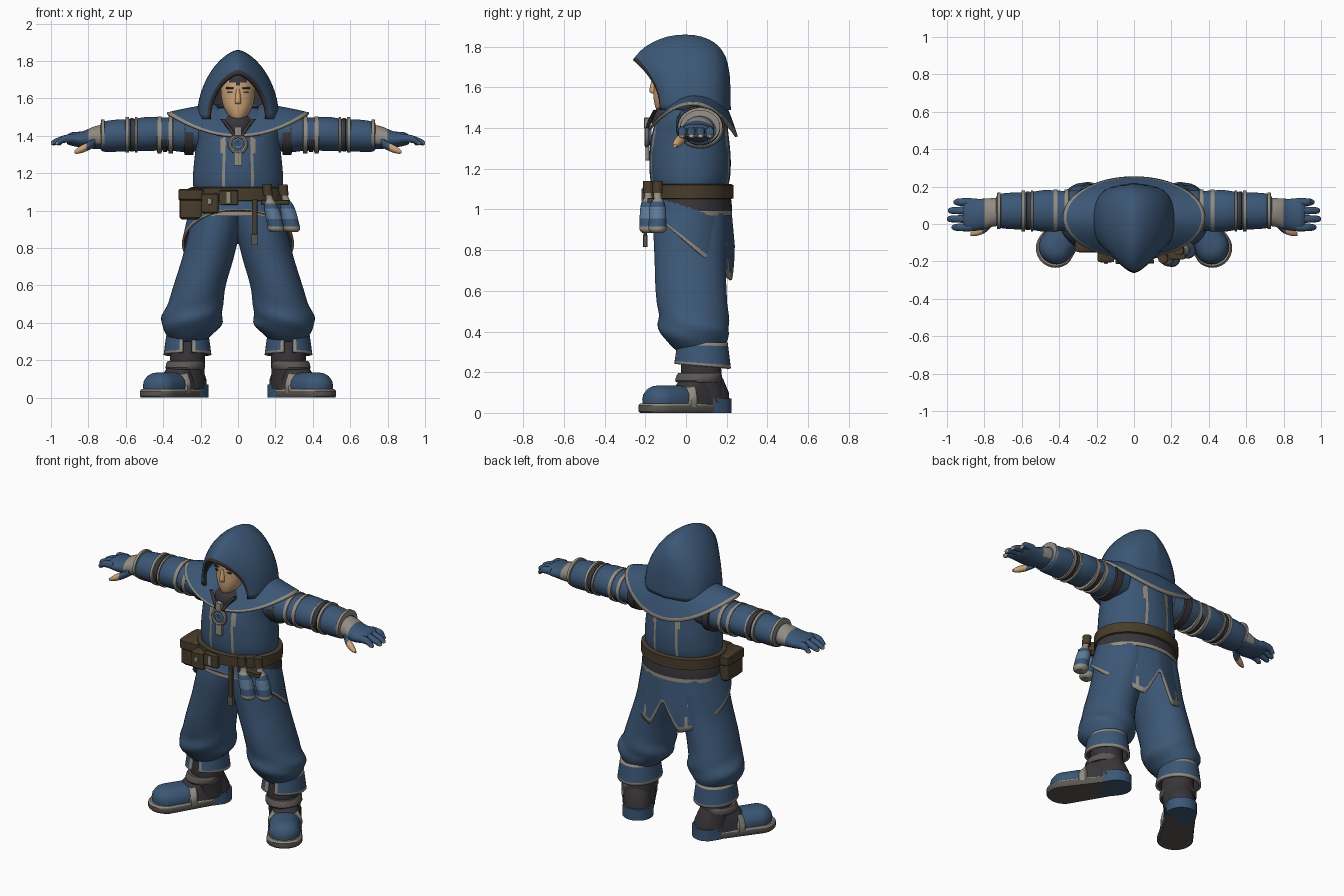
import bpy, bmesh
from math import sin, cos, pi, radians
from mathutils import Vector

cube = bpy.data.objects.get("Cube")
if cube:
    bpy.data.objects.remove(cube)


def material(name, *rgb):
    m = bpy.data.materials.new(name)
    m.use_nodes = True
    m.diffuse_color = (*rgb, 1)
    m.node_tree.nodes["Principled BSDF"].inputs["Base Color"].default_value = (*rgb, 1)
    return m


BLUE = material("blue cloth", .045, .095, .18)
TRIM = material("grey trim", .29, .265, .225)
DARK = material("charcoal", .04, .036, .04)
BROWN = material("brown leather", .065, .046, .025)
SKIN = material("skin", .62, .37, .19)
SOLE = material("grey sole", .1, .092, .085)
GLASS = material("pale blue glass", .11, .2, .33)
parts = []


def skin(name, rings, mats, rule=None, s=1, wrap=True, cap=True, thick=0):
    """Join rings of points into a surface; rule(centre, row, column) picks the colour."""
    bm = bmesh.new()
    grid = [[bm.verts.new(p) for p in r] for r in rings]
    rows, n = len(rings) - 1, len(rings[0])
    cols = n if wrap else n - 1
    for i in range(rows):
        for j in range(cols):
            k = (j + 1) % n
            f = bm.faces.new((grid[i][j], grid[i][k], grid[i + 1][k], grid[i + 1][j]))
            if rule:
                f.material_index = int(rule(f.calc_center_median(), (i + .5) / rows, (j + .5) / cols))
    if cap:
        for r in (grid[0], grid[-1]):
            f = bm.faces.new(r)
            if rule:
                f.material_index = int(rule(f.calc_center_median(), float(r is grid[-1]), 0))
    for v in bm.verts:
        v.co.x *= s
    bmesh.ops.remove_doubles(bm, verts=bm.verts, dist=1e-5)
    bmesh.ops.recalc_face_normals(bm, faces=bm.faces)
    if not cap:
        mid = sum((v.co for v in bm.verts), Vector()) / len(bm.verts)
        out = sum(f.normal.dot(f.calc_center_median() - mid) * f.calc_area() for f in bm.faces)
        if out < 0:
            bmesh.ops.reverse_faces(bm, faces=bm.faces)
    me = bpy.data.meshes.new(name)
    bm.to_mesh(me)
    bm.free()
    for m in mats:
        me.materials.append(m)
    ob = bpy.data.objects.new(name, me)
    bpy.context.collection.objects.link(ob)
    if thick:
        mod = ob.modifiers.new("thickness", "SOLIDIFY")
        mod.thickness, mod.offset, mod.material_offset = thick, -1, 2
    parts.append(ob)
    return ob


def smooth(secs, k=4):
    """Catmull-Rom resampling of a list of sections."""
    out = []
    for i in range(len(secs) - 1):
        a, b, c, d = (secs[min(max(i + o, 0), len(secs) - 1)] for o in (-1, 0, 1, 2))
        for q in range(k):
            t = q / k
            out.append([y + .5 * t * (z - x + t * (2 * x - 5 * y + 4 * z - w + t * (3 * (y - z) + w - x)))
                        for x, y, z, w in zip(a, b, c, d)])
    return out + [list(secs[-1])]


def loft(name, secs, mats, axis="z", n=28, p=2, k=4, ripple=None, xf=None, **kw):
    """Sections are (position on axis, centre 1, centre 2, radius 1, radius 2)."""
    rings = []
    for t, c1, c2, r1, r2 in (smooth(secs, k) if k > 1 else secs):
        ring = []
        for j in range(n):
            a = 2 * pi * (j + .5) / n
            w = ripple(a, t) if ripple else 1
            u, v = (abs(f) ** (2 / p) * (1 if f > 0 else -1) * w for f in (cos(a), sin(a)))
            u, v = c1 + u * r1, c2 + v * r2
            pt = {"z": (u, v, t), "x": (t, u, v), "y": (u, t, v)}[axis]
            ring.append(xf(*pt) if xf else pt)
        rings.append(ring)
    return skin(name, rings, mats if isinstance(mats, list) else [mats], **kw)


def block(name, x, y, z, sx, sy, sz, mat, **kw):
    b = min(sx, sy, sz) * .2
    return loft(name, [(z - sz, x, y, sx - b, sy - b), (z - sz + b, x, y, sx, sy),
                       (z + sz - b, x, y, sx, sy), (z + sz, x, y, sx - b, sy - b)], mat, p=7, k=1, **kw)


# Torso with pale seams, collar, sash and belt
loft("tunic", [(.99, 0, .02, .23, .18), (1.1, 0, .02, .235, .185), (1.16, 0, .02, .242, .197), (1.25, 0, .02, .236, .2),
               (1.36, 0, .02, .225, .19), (1.46, 0, .03, .23, .165), (1.55, 0, .04, .13, .11)],
     [BLUE, TRIM], n=96, rule=lambda c, i, j: abs(abs(c.x) - .08) < .0075 and c.z < 1.4)
loft("collar", [(1.42, 0, -.04, .1, .13), (1.47, 0, -.04, .1, .125), (1.51, 0, -.03, .07, .1)], DARK)
loft("sash", [(.97, 0, .02, .262, .208), (1.02, 0, .02, .26, .206), (1.07, 0, .02, .252, .2)], [DARK, TRIM],
     n=40, rule=lambda c, i, j: i < .2)
loft("belt", [(1.05, 0, .02, .25, .2), (1.055, 0, .02, .265, .214), (1.12, 0, .02, .265, .214), (1.125, 0, .02, .25, .2)],
     BROWN, n=40, k=1)
block("buckle", -.05, -.195, 1.07, .05, .02, .04, BROWN)
block("buckle_bar", -.05, -.213, 1.07, .012, .006, .03, TRIM)


# Short coat skirt, long behind with a split
def skirt_point(a, v):
    x, y = (.245 + .055 * v) * cos(a), .02 + (.195 + .025 * v) * sin(a)
    hem = .84 - .83 * y + (.2 * max(0, 1 - abs(x) / .1) if y > 0 else 0)
    return x, y, 1.08 + (hem - 1.08) * v


skin("coat_skirt", [[skirt_point(2 * pi * (j + .5) / 96, i / 14) for j in range(96)] for i in range(15)],
     [BLUE, TRIM, DARK, DARK], thick=.012, cap=False,
     rule=lambda c, i, j: i > .92 or (c.y > .1 and abs(abs(c.x) - .15) < .006))


# Shoulder cape
def cape_point(a, v):
    f = sin(a) ** 2
    top = 1.57 - (.09 * f if sin(a) < 0 else 0)
    hem = 1.525 - (.165 if sin(a) > 0 else .125) * f
    return ((.12 + .26 * v) * cos(a), .035 + (.125 + .095 * v) * sin(a), top + (hem - top) * v ** 1.4)


skin("shoulder_cape", [[cape_point(2 * pi * j / 64, i / 14) for j in range(64)] for i in range(15)],
     [BLUE, TRIM, DARK, DARK], thick=.014, cap=False, rule=lambda c, i, j: i > .92)

# Hood: arches from the pointed brow to the nape (top y, top z, foot y, width)
arches = smooth([(-.262, 1.735, -.13, .155), (-.2, 1.8, -.1, .19), (-.09, 1.85, -.03, .215), (.04, 1.857, .06, .218),
                 (.14, 1.82, .14, .195), (.195, 1.75, .195, .13), (.215, 1.66, .22, 0)], 3)
skin("hood", [[(w * cos(a) * abs(cos(a)) ** .3, yf + (yt - yf) * sin(a) ** 2.2, 1.49 + (zt - 1.49) * sin(a))
               for a in (pi * j / 32 for j in range(33))] for yt, zt, yf, w in arches],
     [BLUE, DARK, DARK, DARK], wrap=False, cap=False, thick=.018, rule=lambda c, i, j: i < .05)

# Face with dark hairline
loft("head", [(1.475, 0, -.1, .02, .03), (1.5, 0, -.09, .045, .06), (1.55, 0, -.075, .075, .085), (1.61, 0, -.06, .09, .1),
              (1.67, 0, -.06, .09, .1), (1.73, 0, -.06, .08, .09), (1.77, 0, -.05, .04, .05)],
     [SKIN, DARK], rule=lambda c, i, j: c.z > 1.675 + .35 * abs(c.x) or c.y > -.06)
loft("nose", [(1.57, 0, -.155, .014, .012), (1.585, 0, -.16, .017, .02), (1.65, 0, -.155, .009, .01)], SKIN, n=10)
block("mouth", 0, -.147, 1.545, .022, .006, .003, DARK)
for s, side in ((1, "left"), (-1, "right")):
    block(side + "_eye", .038, -.149, 1.633, .018, .006, .005, DARK, s=s)
    block(side + "_eyebrow", .04, -.15, 1.656, .024, .007, .005, DARK, s=s)

# Medallion on two straps
for name, major, minor, y, mat in (("medallion_ring", .043, .011, -.192, TRIM), ("medallion_hub", .022, .012, -.188, GLASS)):
    bpy.ops.mesh.primitive_torus_add(major_radius=major, minor_radius=minor, major_segments=28, minor_segments=8,
                                     location=(0, y, 1.355), rotation=(pi / 2, 0, 0))
    bpy.context.object.name = name
    bpy.context.object.data.materials.append(mat)
    parts.append(bpy.context.object)
loft("medallion_disc", [(-.195, 0, 1.355, .04, .04), (-.17, 0, 1.355, .04, .04)], BLUE, axis="y", k=1)
block("medallion_tag", 0, -.19, 1.275, .022, .01, .035, TRIM)
block("medallion_clasp", 0, -.19, 1.425, .02, .016, .026, TRIM)
for s, side in ((1, "left"), (-1, "right")):
    loft(side + "_medallion_strap", [(1.4, .02, -.19, .01, .008), (1.44, .045, -.175, .012, .01), (1.49, .085, -.15, .012, .01)],
         DARK, n=10, s=s)


# Foot helpers, drawn along -y and turned outward
def turn(x, y, z):
    return .25 + .84 * x - .55 * y, .13 + .55 * x + .84 * y, max(z, .02)


def capsule(y0, r0, y1, r1, z):
    pts = []
    for a in (2 * pi * j / 32 for j in range(32)):
        r, y = (r1, y1) if sin(a) > 0 else (r0, y0)
        x, y, _ = turn(r * cos(a), y + r * sin(a), z)
        pts.append((x, y, z))
    return pts


def folds(a, z):
    return 1 + .035 * sin(3 * a + 45 * z) * max(0, 1 - abs(z - .42) / .14)


for s, side in ((1, "left"), (-1, "right")):
    # Baggy trouser leg and split cuff
    loft(side + "_trouser_leg", [(.3, .265, .07, .09, .11), (.34, .26, .055, .125, .14), (.385, .25, .045, .158, .165),
         (.43, .245, .04, .163, .175), (.49, .23, .035, .15, .172), (.6, .205, .025, .14, .175), (.75, .16, .02, .138, .175),
         (.9, .125, .02, .136, .18), (1.03, .11, .02, .125, .17)], BLUE, n=36, ripple=folds, s=s)
    ring = [radians(-78 + 336 * j / 40) for j in range(41)]
    skin(side + "_trouser_cuff", [[(.27 + (.112 + .016 * v) * cos(a), .08 + (.125 + .016 * v) * sin(a),
                                   .345 - v * (.115 + .012 * sin(a))) for a in ring] for v in (i / 8 for i in range(9))],
         [BLUE, TRIM, DARK, DARK], s=s, wrap=False, cap=False, thick=.014,
         rule=lambda c, i, j: i > .85 or i < .1 or abs(j - .5) > .47)
    # Boot
    loft(side + "_boot_shaft", [(.05, .265, .1, .09, .1), (.13, .27, .085, .092, .1), (.2, .27, .075, .094, .1),
                                (.3, .27, .075, .088, .095)], DARK, s=s)
    skin(side + "_boot_vamp", [capsule(-.17, .09, 0, .085, .04), capsule(-.15, .085, 0, .08, .1),
                               capsule(-.1, .07, -.02, .07, .165), capsule(-.07, .05, -.02, .05, .2)], [DARK], s=s)
    skin(side + "_toe_cap", [capsule(-.3, r, -.21, r, z) for r, z in
                             ((.09, .04), (.093, .065), (.088, .09), (.07, .115), (.045, .13), (.015, .135))], [BLUE], s=s)
    skin(side + "_sole", [capsule(-.305, .1, -.06, .085, 0), capsule(-.308, .105, -.06, .088, .008),
                          capsule(-.308, .105, -.06, .088, .036), capsule(-.305, .098, -.06, .082, .046)],
         [SOLE, TRIM], s=s, rule=lambda c, i, j: i > .7 and c.y < .05)
    skin(side + "_heel", [capsule(-.03, .088, .005, .09, z) for z in (0, .07)], [BLUE], s=s)
    loft(side + "_boot_strap", [(-.2, 0, .05, .088, .078), (-.19, 0, .05, .1, .088), (-.155, 0, .06, .1, .102),
                                (-.145, 0, .06, .088, .095)], TRIM, axis="y", k=1, xf=turn, s=s)
    loft(side + "_ankle_strap", [(.15, .285, .06, .098, .108), (.16, .285, .06, .104, .114), (.185, .28, .065, .104, .112),
                                 (.195, .28, .065, .096, .104)], SOLE, k=1, s=s)
    # Sleeve, bands and glove
    loft(side + "_sleeve", [(.17, .06, 1.42, .11, .1), (.28, .065, 1.41, .115, .098), (.38, .07, 1.41, .108, .088),
         (.48, .07, 1.41, .112, .092), (.56, .07, 1.405, .1, .086), (.66, .07, 1.4, .098, .086), (.725, .07, 1.395, .088, .078),
         (.74, .07, 1.395, .06, .05)], BLUE, axis="x", s=s)
    for num, (x0, x1, r, mat) in enumerate(((.235, .29, .115, DARK), (.345, .375, .108, TRIM), (.375, .405, .1, DARK),
                                            (.405, .435, .108, TRIM), (.535, .555, .104, TRIM), (.555, .58, .098, DARK),
                                            (.58, .605, .104, TRIM), (.71, .735, .092, TRIM))):
        loft(f"{side}_sleeve_band_{num}", [(x0, .07, 1.405, r - .02, r - .035), (x0 + .004, .07, 1.405, r + .006, r - .008),
             (x1 - .004, .07, 1.405, r + .006, r - .008), (x1, .07, 1.405, r - .02, r - .035)], mat, axis="x", k=1, s=s)
    loft(side + "_glove", [(.72, .065, 1.395, .075, .065), (.77, .06, 1.39, .078, .06), (.83, .05, 1.38, .085, .045),
         (.89, .05, 1.383, .088, .036), (.915, .05, 1.38, .07, .024)], [BLUE, TRIM], axis="x", s=s,
         rule=lambda c, i, j: .735 < c.x < .795 and c.z > 1.36)
    for num in range(4):
        y, tip = -.018 + .045 * num, (.975, 1.0, .995, .965)[num]
        loft(f"{side}_finger_{num}", [(.87, y, 1.385, .022, .024), (.93, y, 1.383, .021, .021), (tip - .015, y, 1.365, .017, .016),
             (tip, y, 1.36, .007, .007)], [BLUE, SKIN], axis="x", n=12, s=s, rule=lambda c, i, j: i > .75 and c.z < 1.365)
    loft(side + "_thumb", [(.765, .01, 1.37, .03, .03), (.8, -.025, 1.345, .025, .024), (.845, -.045, 1.325, .02, .02),
         (.875, -.055, 1.312, .008, .008)], [BLUE, SKIN], axis="x", n=12, s=s, rule=lambda c, i, j: i > .4)

# Belt pouches on the right hip
block("large_pouch", -.25, -.06, 1.03, .062, .085, .078, BROWN)
block("large_pouch_flap", -.25, -.06, 1.085, .068, .092, .03, BROWN)
block("small_pouch", -.15, -.165, 1.04, .045, .04, .055, BROWN)
block("small_pouch_clasp", -.15, -.207, 1.05, .01, .006, .016, TRIM)

# Bottles and hanging strap on the left hip
for num, (x, y) in enumerate(((.16, -.185), (.245, -.14))):
    loft(f"bottle_{num}", [(.885, x + .045, y, .03, .03), (.9, x + .043, y, .044, .044), (.925, x + .04, y, .044, .044),
         (.99, x + .025, y, .042, .042), (1.03, x + .015, y, .036, .036), (1.06, x + .01, y, .02, .02), (1.09, x, y, .02, .02)],
         [BLUE, TRIM, GLASS], n=20, rule=lambda c, i, j: 1 if i < .3 or i > .72 else 2 * (.42 < i < .6))
    loft(f"bottle_cork_{num}", [(1.08, x, y, .026, .026), (1.14, x - .005, y, .026, .026)], BROWN, n=16, k=1)
block("bottle_holder", .2, -.165, 1.045, .075, .025, .012, BROWN)
block("hanging_strap", .09, -.2, .95, .013, .008, .11, BROWN)
block("strap_end", .09, -.2, .845, .018, .011, .03, SOLE)

# Smooth shading with crisp edges
bpy.ops.object.select_all(action="DESELECT")
for ob in parts:
    ob.select_set(True)
bpy.context.view_layer.objects.active = parts[0]
bpy.ops.object.shade_smooth_by_angle(angle=radians(42))
